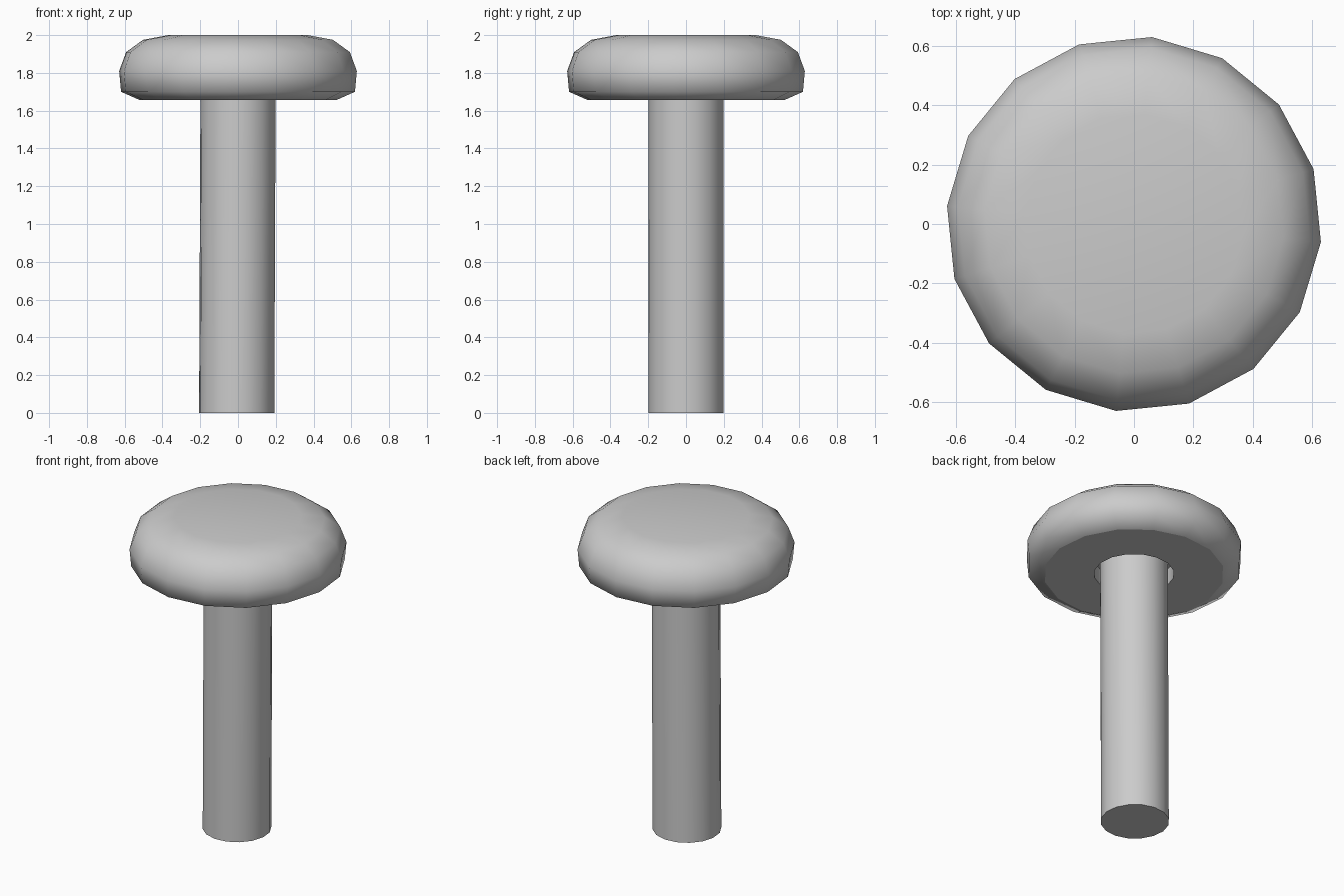
import bpy, bmesh, math

if "Cube" in bpy.data.objects:
    bpy.data.objects.remove(bpy.data.objects["Cube"])

SIDES = 16
TURN = math.radians(-5.5)


def lathe(name, profile, sharp=(), lean=0.0):
    """Spin a closed (radius, z) profile; radius 0 makes a pole. 'sharp' lists hard rings."""
    bm = bmesh.new()
    rings = []
    for r, z in profile:
        if r == 0:
            rings.append([bm.verts.new((0, 0, z))])
            continue
        dx = -lean * (1 - z / 1.66)
        rings.append([bm.verts.new((r * math.cos(TURN + 2 * math.pi * i / SIDES) + dx,
                                    r * math.sin(TURN + 2 * math.pi * i / SIDES), z))
                      for i in range(SIDES)])
    for a, b in zip(rings, rings[1:]):
        for i in range(SIDES):
            j = (i + 1) % SIDES
            if len(a) == 1:
                bm.faces.new((a[0], b[j], b[i]))
            elif len(b) == 1:
                bm.faces.new((a[i], a[j], b[0]))
            else:
                bm.faces.new((a[i], a[j], b[j], b[i]))
    for f in bm.faces:
        f.smooth = True
    for k in sharp:
        ring = rings[k]
        for i in range(SIDES):
            bm.edges.get((ring[i], ring[(i + 1) % SIDES])).smooth = False
    bmesh.ops.recalc_face_normals(bm, faces=bm.faces)
    mesh = bpy.data.meshes.new(name)
    bm.to_mesh(mesh)
    bm.free()
    obj = bpy.data.objects.new(name, mesh)
    bpy.context.collection.objects.link(obj)
    return obj


# Rounded cap with a flat underside and a socket around the stem
lathe("cap", [(0, 2.0), (0.37, 2.0), (0.505, 1.975), (0.595, 1.91), (0.632, 1.81),
              (0.622, 1.70), (0.525, 1.657), (0.233, 1.657), (0.233, 1.76), (0, 1.76)],
      sharp=(6, 7, 8))

# Very slightly leaning stem, reaching into the socket
lathe("stem", [(0, 0), (0.2, 0), (0.2, 1.77), (0, 1.77)], sharp=(1, 2), lean=0.007)
